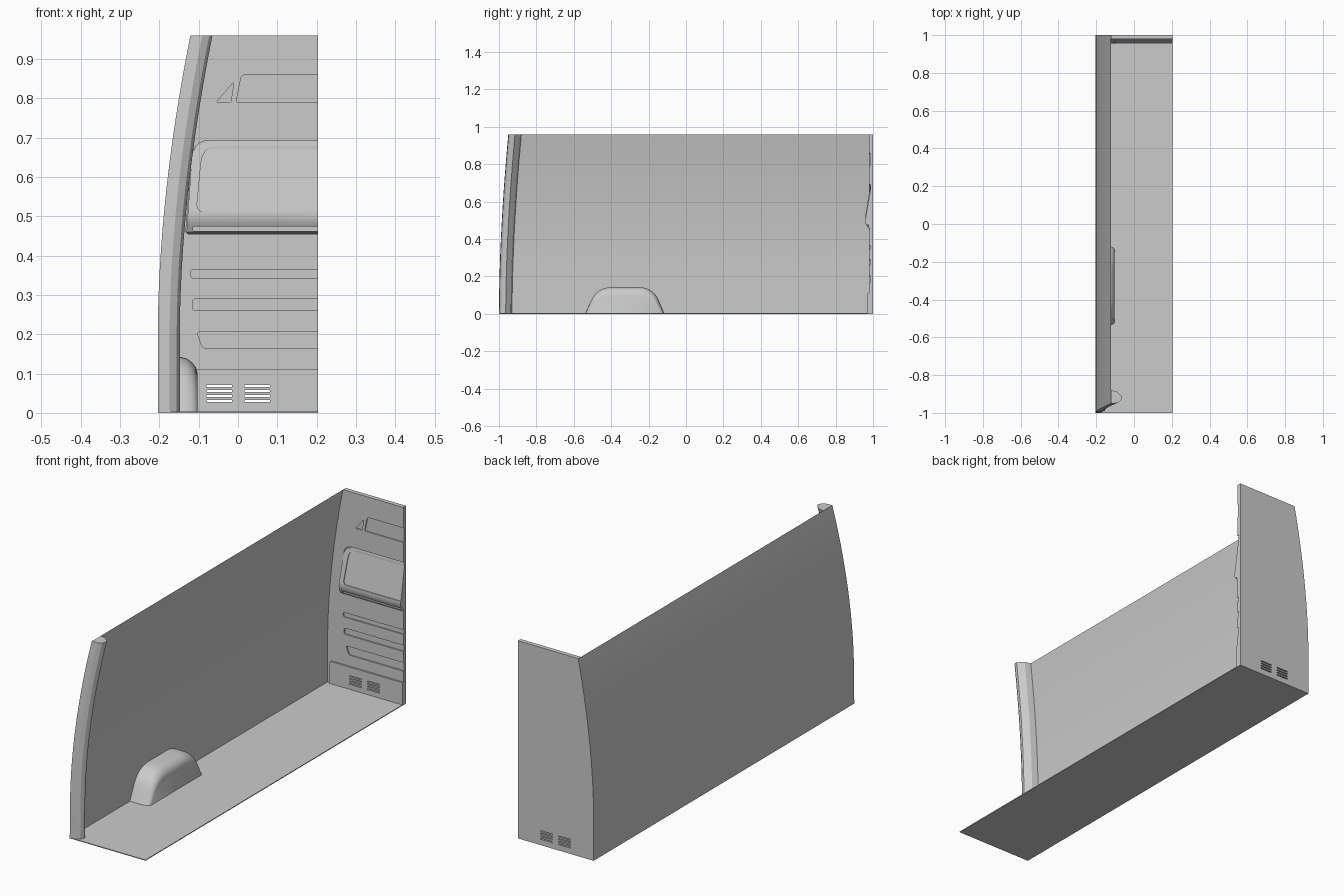
import bpy, bmesh, math

if "Cube" in bpy.data.objects:
    bpy.data.objects.remove(bpy.data.objects["Cube"])

H = 0.96


def wall_x(z):
    return -0.204 + 0.083 * (max(0, z - 0.2) / 0.76) ** 1.85


def front_y(z):
    return -1 + 0.05 * (z / H) ** 1.8


def loft(name, rings, closed=True, caps=True):
    bm = bmesh.new()
    vs = [[bm.verts.new(p) for p in r] for r in rings]
    n = len(rings[0])
    for a, b in zip(vs, vs[1:]):
        for i in range(n if closed else n - 1):
            j = (i + 1) % n
            bm.faces.new((a[i], a[j], b[j], b[i]))
    if caps:
        bm.faces.new(vs[0][::-1])
        bm.faces.new(vs[-1])
    bmesh.ops.recalc_face_normals(bm, faces=bm.faces)
    me = bpy.data.meshes.new(name)
    bm.to_mesh(me)
    bm.free()
    ob = bpy.data.objects.new(name, me)
    bpy.context.collection.objects.link(ob)
    return ob


def smooth(ob, angle=30):
    bpy.ops.object.select_all(action='DESELECT')
    bpy.context.view_layer.objects.active = ob
    ob.select_set(True)
    bpy.ops.object.shade_smooth_by_angle(angle=math.radians(angle))


def prism(name, outline, yf, yb):
    """Solid from an x-z outline; front and back depth may depend on z."""
    f = yf if callable(yf) else lambda z: yf
    b = yb if callable(yb) else lambda z: yb
    return loft(name, [[(x, f(z), z) for x, z in outline],
                       [(x, b(z), z) for x, z in outline]])


def rounded(pts, radii, n=5):
    """Round the corners of a polygon with quadratic curves."""
    out = []
    for i, (px, pz) in enumerate(pts):
        r = radii[i] if isinstance(radii, (list, tuple)) else radii
        if r == 0:
            out.append((px, pz))
            continue
        ends = []
        for qx, qz in (pts[i - 1], pts[(i + 1) % len(pts)]):
            d = math.hypot(qx - px, qz - pz)
            ends.append((px + (qx - px) * r / d, pz + (qz - pz) * r / d))
        for k in range(n + 1):
            t = k / n
            out.append(tuple((1-t)**2 * a + 2*t*(1-t) * p + t*t * b
                             for a, p, b in zip(ends[0], (px, pz), ends[1])))
    return out


def cut(ob, cutter):
    m = ob.modifiers.new("cut", 'BOOLEAN')
    m.operation = 'DIFFERENCE'
    m.solver = 'EXACT'
    m.object = cutter
    bpy.context.view_layer.objects.active = ob
    bpy.ops.object.modifier_apply(modifier=m.name)


def remove(obs):
    for o in obs:
        bpy.data.objects.remove(o)


# floor
prism("floor", [(-0.204, 0), (0.203, 0), (0.203, 0.004), (-0.204, 0.004)], -1, 1)

# curved side wall
zs = [H * i / 18 for i in range(19)]
wall = loft("side_wall", [[(wall_x(z), front_y(z), z), (wall_x(z), 1, z)] for z in zs],
            closed=False, caps=False)
smooth(wall)

# door pillar following the wall curve
section = [(0, 0), (0.03, 0.002), (0.048, 0.012), (0.056, 0.026), (0.056, 0.036),
           (0.03, 0.063), (0, 0.07)]
pillar = loft("door_pillar", [[(wall_x(z) + x, front_y(z) + y, z) for x, y in section] for z in zs])
smooth(pillar, 25)

# wheel arch
arch = rounded([(-0.54, 0), (-0.475, 0.143), (-0.175, 0.143), (-0.115, 0)], [0, 0.08, 0.08, 0], 8)
steps = [(-0.204, 1, 1), (-0.148, 1, 1), (-0.13, 0.99, 0.965), (-0.117, 0.975, 0.9),
         (-0.107, 0.95, 0.81), (-0.103, 0.92, 0.7)]
wheel_arch = loft("wheel_arch", [[(x, -0.328 + (y + 0.328) * sy, z * sz) for y, z in arch]
                                 for x, sy, sz in steps])
smooth(wheel_arch, 40)

# bulkhead slab with its left edge on the wall curve
bulkhead = prism("bulkhead", [(wall_x(z), z) for z in zs] + [(0.203, H), (0.203, 0)], 0.979, 1)

# raised kick panel along the bottom
kick = prism("kick_panel", rounded([(-0.19, 0.004), (-0.19, 0.112), (0.203, 0.112), (0.203, 0.004)],
                                   [0, 0.015, 0, 0]), 0.971, 0.9795)

# recesses: upper trim, window bay and horizontal ribs
recess = [
    (rounded([(-0.055, 0.79), (-0.018, 0.79), (-0.011, 0.842)], 0.005), 0.984),
    (rounded([(-0.005, 0.79), (0.009, 0.86), (0.25, 0.86), (0.25, 0.79)], [0.008, 0.01, 0, 0]), 0.984),
    (rounded([(-0.133, 0.455), (-0.115, 0.693), (0.25, 0.693), (0.25, 0.455)], [0.01, 0.045, 0, 0]), 0.987),
    (rounded([(-0.12, 0.343), (-0.12, 0.365), (0.25, 0.365), (0.25, 0.343)], [0.008, 0.008, 0, 0]), 0.985),
    (rounded([(-0.115, 0.26), (-0.115, 0.29), (0.25, 0.29), (0.25, 0.26)], [0.008, 0.008, 0, 0]), 0.985),
    (rounded([(-0.09, 0.165), (-0.105, 0.206), (0.25, 0.206), (0.25, 0.165)], [0.008, 0.008, 0, 0]), 0.985),
]
for outline, depth in recess:
    c = prism("cutter", outline, 0.9, depth)
    cut(bulkhead, c)
    remove([c])

# louvre slots through both panels
for x0 in (-0.08, 0.016):
    for k in range(4):
        z = 0.028 + 0.0125 * k
        c = prism("cutter", [(x0, z), (x0 + 0.065, z), (x0 + 0.065, z + 0.005), (x0, z + 0.005)],
                  0.9, 1.1)
        cut(bulkhead, c)
        cut(kick, c)
        remove([c])

# window bay panel leaning inward towards a rolled lower sill
shape = [(0.455, 0.985), (0.46, 0.972), (0.472, 0.966), (0.485, 0.959), (0.5, 0.956),
         (0.515, 0.957), (0.69, 0.986)]


def bay_y(z):
    z = min(max(z, 0.455), 0.69)
    for (z0, y0), (z1, y1) in zip(shape, shape[1:]):
        if z <= z1:
            return y0 + (y1 - y0) * (z - z0) / (z1 - z0)


def bay_left(z):
    return -0.131 + 0.016 * (z - 0.46) / 0.23 + 0.045 * max(0, (z - 0.65) / 0.04) ** 3


bay_z = [s[0] for s in shape[:-1]] + [0.58, 0.65, 0.665, 0.675, 0.683, 0.69]
panel = loft("window_panel", [[(bay_left(z), bay_y(z), z), (0.203, bay_y(z), z),
                               (0.203, 0.988, z), (bay_left(z), 0.988, z)] for z in bay_z])

# shallow rounded inset in the bay and a slot along the sill
inset = rounded([(-0.106, 0.512), (-0.09, 0.68), (0.25, 0.68), (0.25, 0.512)], [0.022, 0.045, 0, 0])
slope = (0.986 - 0.957) / (0.69 - 0.515)
c1 = prism("cutter", inset, 0.9, lambda z: 0.961 + (z - 0.515) * slope)
c2 = prism("cutter", rounded([(-0.115, 0.463), (-0.115, 0.474), (0.25, 0.474), (0.25, 0.463)],
                             [0.004, 0.004, 0, 0]), 0.9, 0.975)
for c in (c1, c2):
    cut(panel, c)
remove([c1, c2])
smooth(panel, 35)
